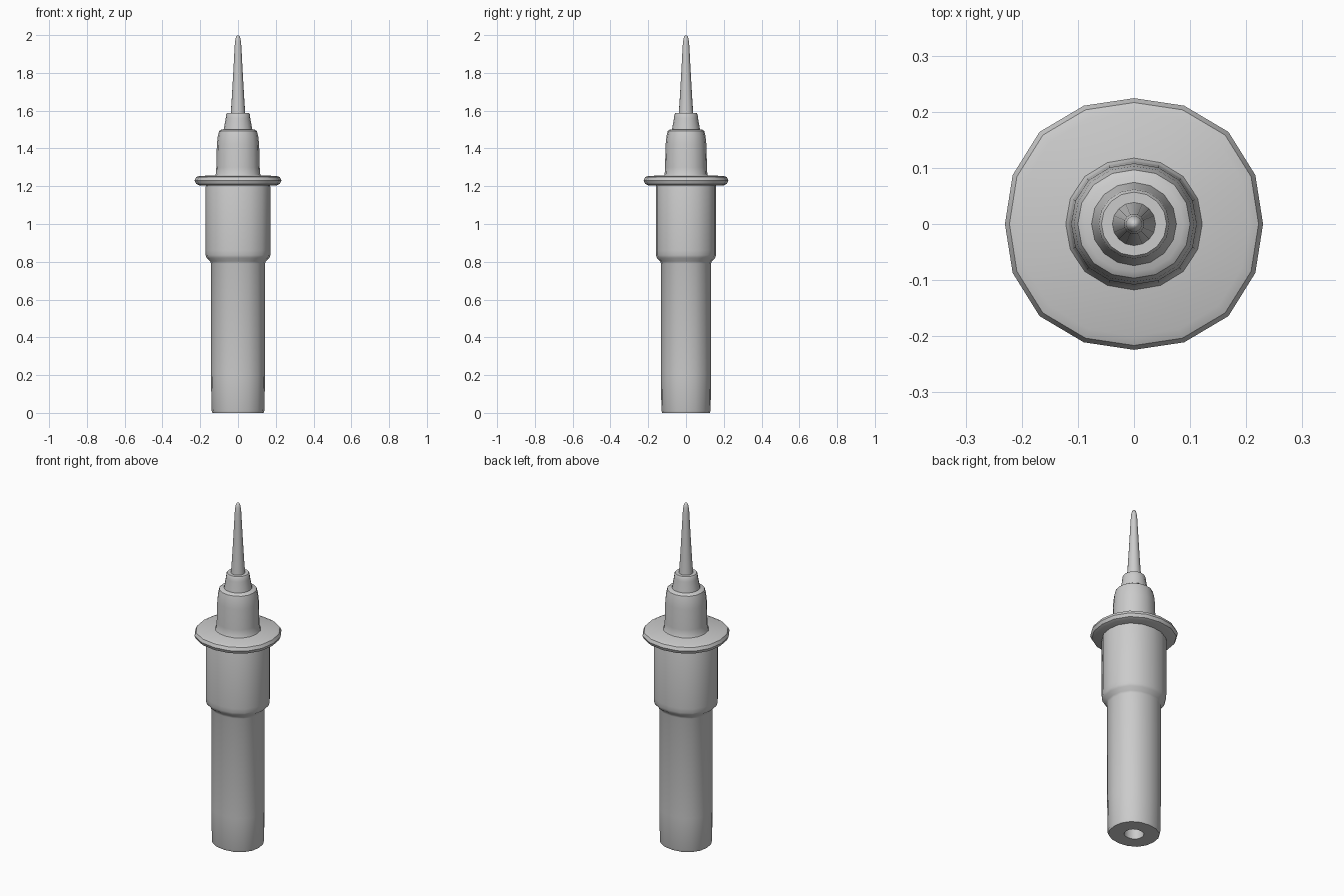
import bpy, bmesh, math

if "Cube" in bpy.data.objects:
    bpy.data.objects.remove(bpy.data.objects["Cube"])

SIDES = 16


def lathe(name, profile, squash=1.0, bulge=0.0):
    """Turn (radius, z) points about z; squash narrows y, bulge fills the diagonals."""
    bm = bmesh.new()
    rings = []
    for r, z in profile:
        if r == 0:
            rings.append([bm.verts.new((0, 0, z))] * SIDES)
            continue
        ring = []
        for i in range(SIDES):
            a = 2 * math.pi * i / SIDES
            k = r * (1 + bulge * math.sin(2 * a) ** 2)
            ring.append(bm.verts.new((k * math.cos(a), k * math.sin(a) * squash, z)))
        rings.append(ring)
    for low, high in zip(rings, rings[1:]):
        for i in range(SIDES):
            j = (i + 1) % SIDES
            corners = list(dict.fromkeys((low[i], low[j], high[j], high[i])))
            bm.faces.new(corners)
    bmesh.ops.recalc_face_normals(bm, faces=bm.faces)
    mesh = bpy.data.meshes.new(name)
    bm.to_mesh(mesh)
    bm.free()
    ob = bpy.data.objects.new(name, mesh)
    bpy.context.collection.objects.link(ob)
    bpy.ops.object.select_all(action='DESELECT')
    ob.select_set(True)
    bpy.context.view_layer.objects.active = ob
    bpy.ops.object.shade_smooth_by_angle(angle=math.radians(40))
    return ob


# handle with end socket, stepping out to the wider sleeve
lathe("handle", [(0, .06), (.053, .06), (.053, 0), (.136, 0), (.14, .012), (.143, .2),
                 (.143, .79), (.147, .803), (.166, .82), (.171, .835),
                 (.172, .86), (.172, 1.195), (.168, 1.21), (0, 1.21)], .93, .04)

# guard flange with rounded rim
lathe("guard_flange", [(0, 1.205), (.205, 1.205), (.222, 1.212), (.23, 1.23),
                       (.222, 1.248), (.205, 1.255), (0, 1.258)], .975, .035)

# nose cone collar
lathe("nose_collar", [(0, 1.25), (.125, 1.25), (.117, 1.265), (.115, 1.3), (.112, 1.42),
                      (.107, 1.465), (.1, 1.492), (.088, 1.5), (0, 1.5)], .965, .02)

# small tapered ferrule
lathe("ferrule", [(0, 1.49), (.077, 1.49), (.075, 1.505), (.065, 1.56), (.063, 1.58),
                  (.058, 1.588), (0, 1.588)], .98)

# long needle tip
lathe("needle", [(0, 1.58), (.039, 1.58), (.034, 1.65), (.028, 1.75), (.022, 1.86),
                 (.018, 1.94), (.014, 1.978), (.008, 1.995), (0, 2.0)])
